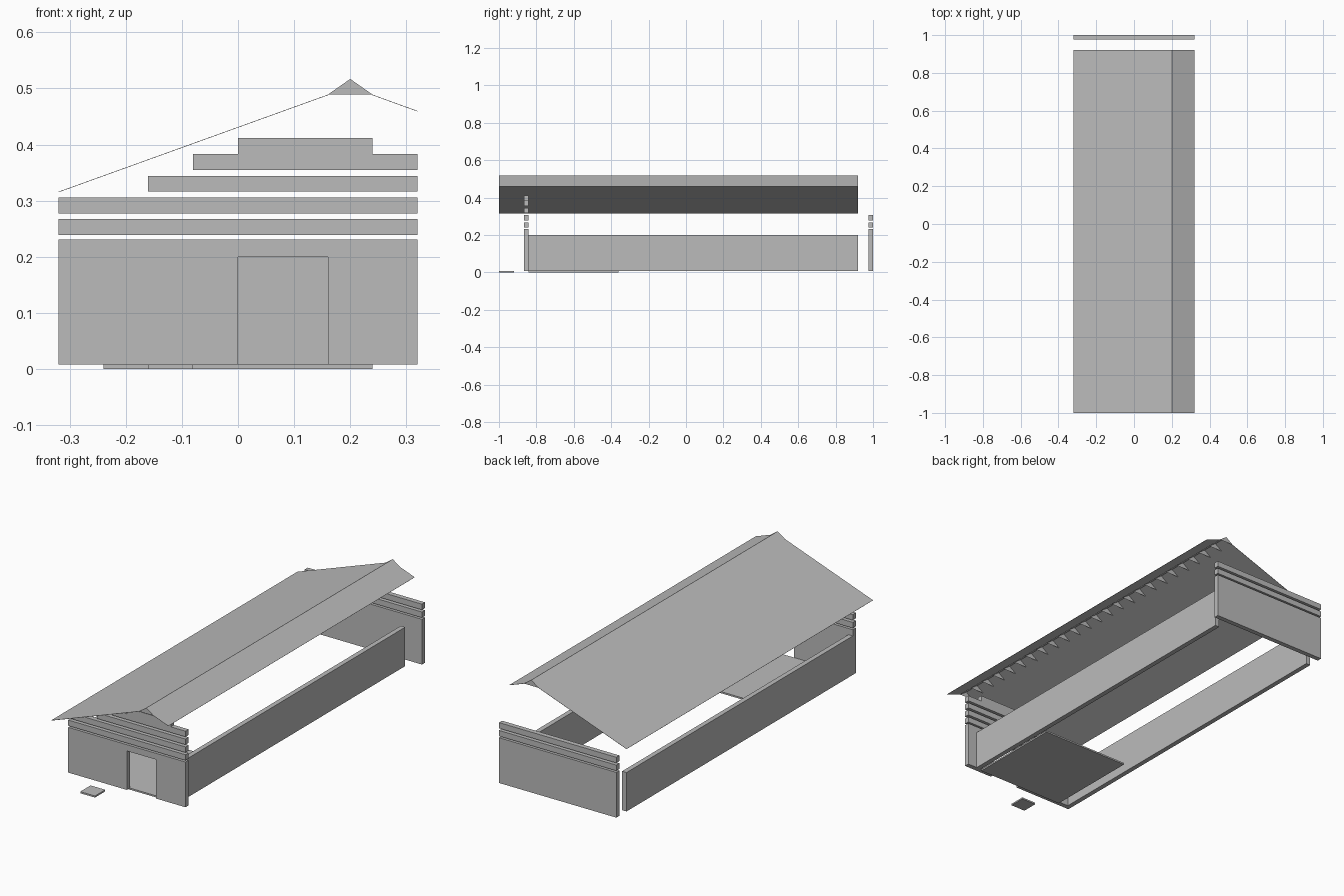
import bpy
import bmesh

cube = bpy.data.objects.get("Cube")
if cube:
    bpy.data.objects.remove(cube, do_unlink=True)

grey = bpy.data.materials.new("plain_grey")
grey.use_nodes = True
grey.diffuse_color = (0.5, 0.5, 0.5, 1)
bsdf = next(n for n in grey.node_tree.nodes if n.type == 'BSDF_PRINCIPLED')
bsdf.inputs["Base Color"].default_value = (0.5, 0.5, 0.5, 1)


def finish(name, bm):
    mesh = bpy.data.meshes.new(name)
    bm.to_mesh(mesh)
    bm.free()
    mesh.materials.append(grey)
    obj = bpy.data.objects.new(name, mesh)
    bpy.context.collection.objects.link(obj)
    return obj


def prism(name, outline, y0, y1):
    """Extrude an (x, z) outline from y0 to y1."""
    bm = bmesh.new()
    face = bm.faces.new([bm.verts.new((x, y0, z)) for x, z in outline])
    new = bmesh.ops.extrude_face_region(bm, geom=[face])["geom"]
    moved = [v for v in new if isinstance(v, bmesh.types.BMVert)]
    bmesh.ops.translate(bm, verts=moved, vec=(0, y1 - y0, 0))
    bmesh.ops.recalc_face_normals(bm, faces=bm.faces)
    return finish(name, bm)


def box(name, x0, x1, y0, y1, z0, z1):
    return prism(name, [(x0, z0), (x1, z0), (x1, z1), (x0, z1)], y0, y1)


HALF = 0.32      # half width of the building
THICK = 0.024    # wall thickness
BASE = 0.008     # underside of the walls
FRONT = -0.866   # outer face of the front wall
BACK = 1.0       # outer face of the back wall
WALL_TOP = 0.231
ROOF_Y = (-1.0, 0.92)

# Front wall with its doorway, and the solid back wall
prism("front_wall", [(-HALF, BASE), (0, BASE), (0, 0.2), (0.16, 0.2), (0.16, BASE),
                     (HALF, BASE), (HALF, WALL_TOP), (-HALF, WALL_TOP)],
      FRONT, FRONT + THICK)
box("back_wall", -HALF, HALF, BACK - THICK, BACK, BASE, WALL_TOP)

# Long side walls, the left one set in from the corner
for side, x in (("right", -HALF), ("left", 0.244)):
    box(side + "_side_wall", x, x + THICK, FRONT + THICK, ROOF_Y[1], BASE, 0.2)

# Spaced boards above the end walls
for i, left_end in enumerate((-HALF, -HALF, -0.16)):
    z = 0.239 + i * 0.0386
    box(f"front_board_{i + 1}", left_end, HALF, FRONT, FRONT + THICK, z, z + 0.028)
    if i < 2:
        box(f"back_board_{i + 1}", -HALF, HALF, BACK - THICK, BACK, z, z + 0.028)
prism("front_top_board", [(-0.08, 0.355), (HALF, 0.355), (HALF, 0.383), (0.24, 0.383),
                          (0.24, 0.412), (0, 0.412), (0, 0.383), (-0.08, 0.383)],
      FRONT, FRONT + THICK)

# Thin sheet roof: one face per slope, each bent near the ridge
ridge = [(0.16, 0.489), (0.2, 0.517), (0.24, 0.489)]
bm = bmesh.new()
rows = [[bm.verts.new((x, y, z)) for y in ROOF_Y]
        for x, z in [(-HALF, 0.316)] + ridge + [(HALF, 0.46)]]
for slope in (rows[:3], rows[2:]):
    bm.faces.new([r[0] for r in slope] + [r[1] for r in reversed(slope)])
roof = finish("roof", bm)
sheet = roof.modifiers.new("sheet", 'SOLIDIFY')
sheet.thickness = 0.001

# Triangular plates under the ridge
bm = bmesh.new()
for i in range(25):
    y = ROOF_Y[0] + 0.08 * i
    bm.faces.new([bm.verts.new((x, y, z)) for x, z in reversed(ridge)])
finish("ridge_plates", bm)

# Floor inside the doorway and the stepping slab outside
box("floor", -0.24, 0.24, FRONT + THICK, -0.36, 0, BASE)
box("step_slab", -0.16, -0.08, -1.0, -0.92, 0, BASE)
